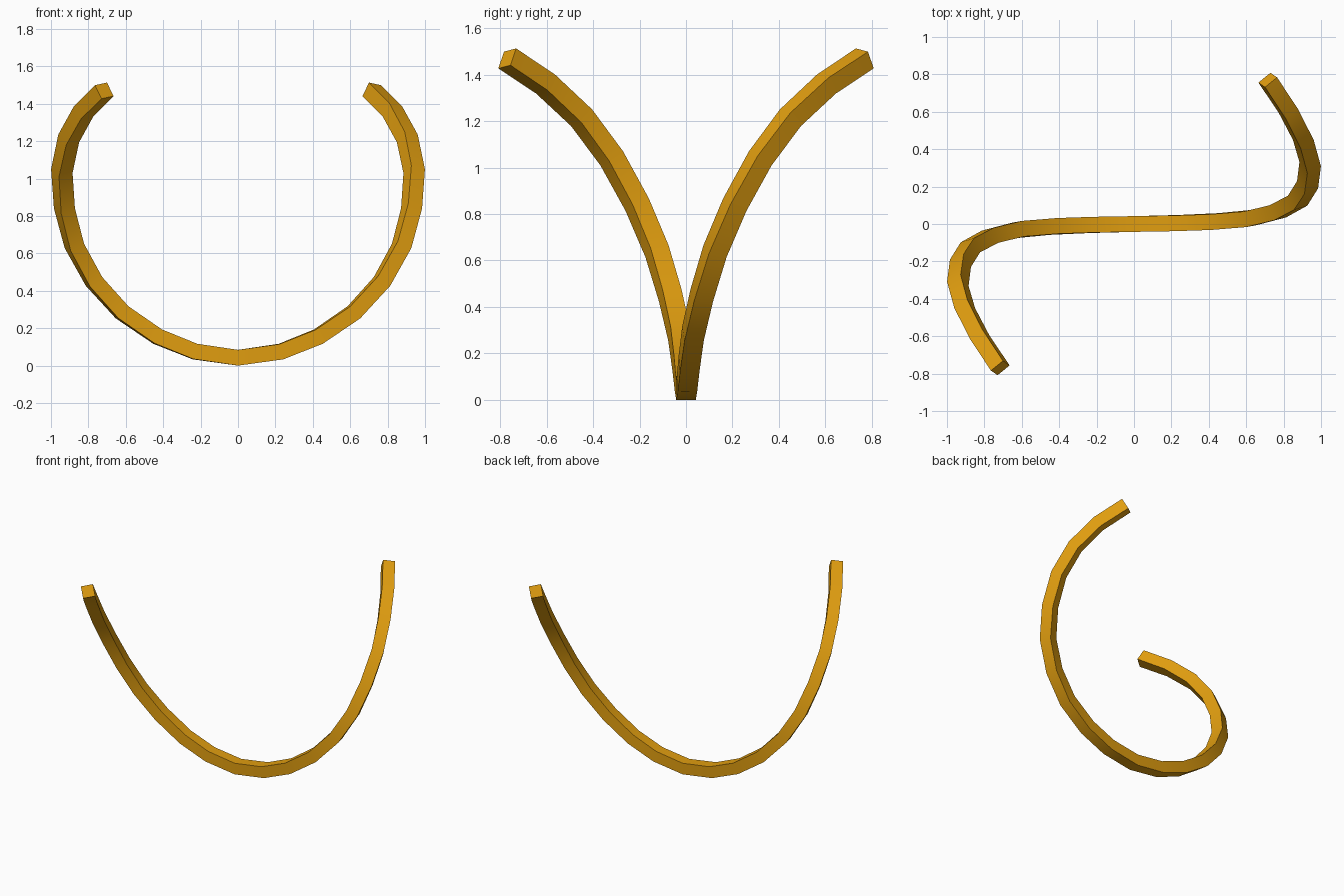
import bpy, bmesh, math
from mathutils import Vector, Matrix

cube = bpy.data.objects.get("Cube")
if cube:
    bpy.data.objects.remove(cube, do_unlink=True)

HALF_WIDTH = 0.042
END_ROLL = 0.23

# Centre line from the lowest point to the left tip
half_path = [Vector(p) for p in (
    (0, 0, .042), (.23, .005, .075), (.43, .013, .155), (.62, .03, .285),
    (.77, .068, .45), (.875, .125, .64), (.928, .21, .84), (.942, .32, 1.04),
    (.905, .45, 1.215), (.825, .605, 1.36), (.715, .77, 1.47))]

# The other arm is the same path turned half way round
half_turn = Matrix.Rotation(math.pi, 3, 'Z')


def square_rings(path):
    """Square cross-sections carried along the path with a gentle roll."""
    before = [half_turn @ path[1]] + path[:-1]
    after = path[1:] + [path[-1]]
    inward = Vector((0, 0, 1))
    rings = []
    for i, (a, p, b) in enumerate(zip(before, path, after)):
        if i == len(path) - 1:
            a = path[-2]
        tangent = (b - a).normalized()
        inward = (inward - tangent * inward.dot(tangent)).normalized()
        roll = Matrix.Rotation(END_ROLL * i / (len(path) - 1), 3, tangent)
        n = roll @ inward
        s = tangent.cross(n)
        rings.append([p + HALF_WIDTH * (n * u + s * v)
                      for u, v in ((-1, -1), (1, -1), (1, 1), (-1, 1))])
    return rings


left_rings = square_rings(half_path)
# Reversing the corner order keeps matching corners in line on the turned arm
right_rings = [[half_turn @ ring[k] for k in (3, 2, 1, 0)]
               for ring in left_rings[:0:-1]]

# Skin the sections and cap both tips
bm = bmesh.new()
rings = [[bm.verts.new(co) for co in ring] for ring in right_rings + left_rings]
for r0, r1 in zip(rings, rings[1:]):
    for k in range(4):
        m = (k + 1) % 4
        bm.faces.new((r0[k], r0[m], r1[m], r1[k]))
bm.faces.new(rings[0])
bm.faces.new(rings[-1])
bmesh.ops.recalc_face_normals(bm, faces=bm.faces)

mesh = bpy.data.meshes.new("curved_bar")
bm.to_mesh(mesh)
bm.free()
bar = bpy.data.objects.new("curved_bar", mesh)
bpy.context.collection.objects.link(bar)

# Golden colour
gold = bpy.data.materials.new("golden_yellow")
gold.use_nodes = True
colour = (0.75, 0.34, 0.005, 1)
gold.diffuse_color = colour
gold.node_tree.nodes["Principled BSDF"].inputs["Base Color"].default_value = colour
mesh.materials.append(gold)

# Smooth along the bar, sharp at its corners
bpy.ops.object.select_all(action='DESELECT')
bar.select_set(True)
bpy.context.view_layer.objects.active = bar
bpy.ops.object.shade_smooth_by_angle(angle=math.radians(35))
